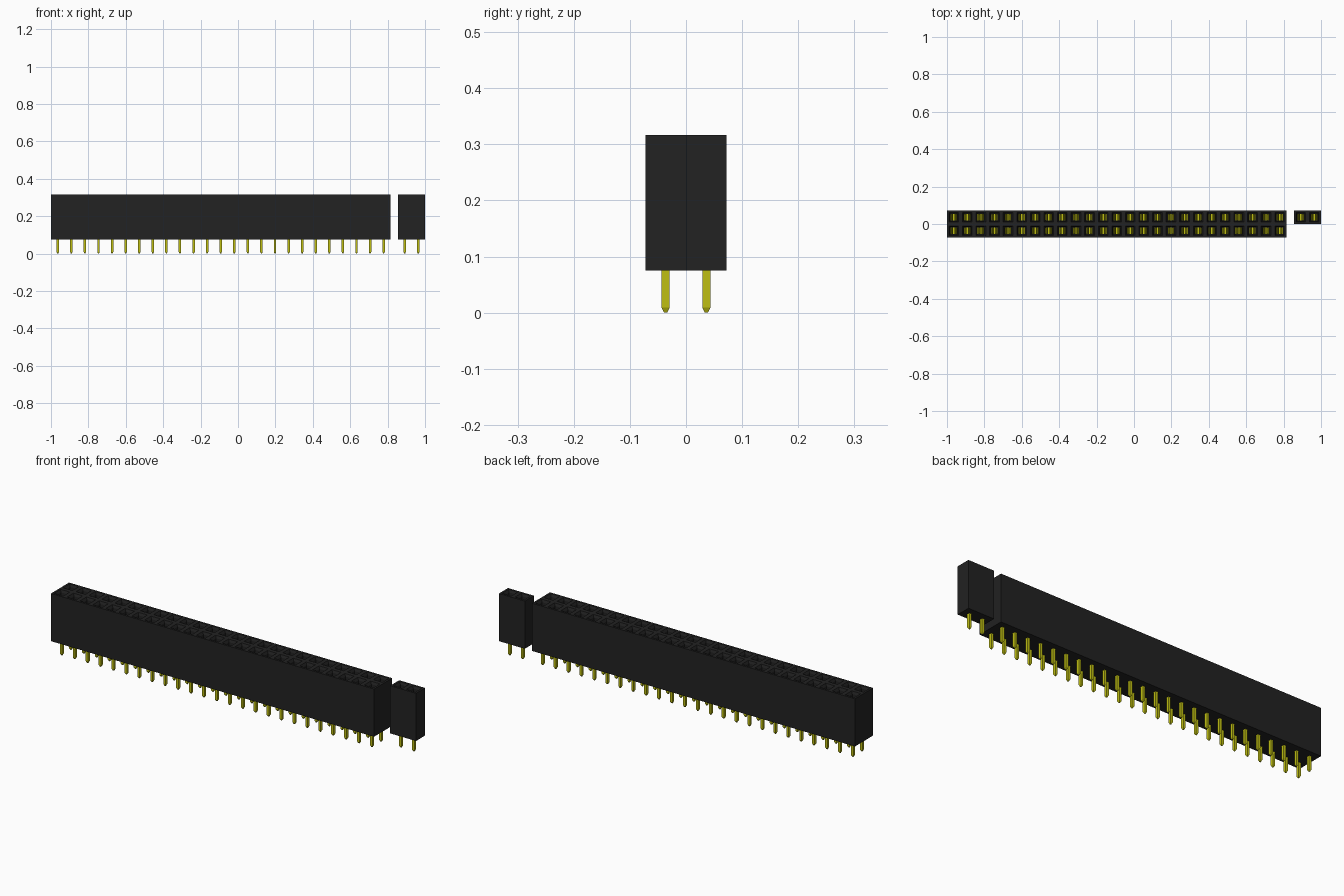
import bpy, bmesh

if "Cube" in bpy.data.objects:
    bpy.data.objects.remove(bpy.data.objects["Cube"])

PITCH = 0.0726
BOTTOM, TOP = 0.075, 0.317
FLOOR = 0.125


def make_material(name, rgb):
    mat = bpy.data.materials.new(name)
    mat.use_nodes = True
    mat.diffuse_color = (*rgb, 1)
    mat.node_tree.nodes["Principled BSDF"].inputs["Base Color"].default_value = (*rgb, 1)
    return mat


black = make_material("black plastic", (0.016, 0.016, 0.016))
gold = make_material("gold contact", (0.52, 0.52, 0.006))


def finish(bm, name, mat):
    bmesh.ops.remove_doubles(bm, verts=bm.verts, dist=0.0002)
    bmesh.ops.recalc_face_normals(bm, faces=bm.faces)
    mesh = bpy.data.meshes.new(name)
    bm.to_mesh(mesh)
    bm.free()
    mesh.materials.append(mat)
    obj = bpy.data.objects.new(name, mesh)
    bpy.context.collection.objects.link(obj)


def ring(bm, x, y, z, hx, hy):
    return [bm.verts.new((x + sx * hx, y + sy * hy, z))
            for sx, sy in ((-1, -1), (1, -1), (1, 1), (-1, 1))]


def loft(bm, sections, sides=range(4)):
    """Join successive square rings with quads."""
    for a, b in zip(sections, sections[1:]):
        for i in sides:
            j = (i + 1) % 4
            bm.faces.new((a[i], a[j], b[j], b[i]))


def solid(bm, sections):
    loft(bm, sections)
    bm.faces.new(sections[0])
    bm.faces.new(sections[-1])


def housing(name, x0, y0, cols, rows):
    """Block of cells, each with a chamfered square socket."""
    bm = bmesh.new()
    h = PITCH / 2
    for c in range(cols):
        for r in range(rows):
            x, y = x0 + (c + 0.5) * PITCH, y0 + (r + 0.5) * PITCH
            base, top = ring(bm, x, y, BOTTOM, h, h), ring(bm, x, y, TOP, h, h)
            bm.faces.new(base)
            # outer walls only where the cell has no neighbour
            outer = [i for i, edge in enumerate(
                (r == 0, c == cols - 1, r == rows - 1, c == 0)) if edge]
            loft(bm, [base, top], outer)
            # rim, lead-in chamfer, shaft and floor
            rings = [top,
                     ring(bm, x, y, TOP, 0.026, 0.026),
                     ring(bm, x, y, TOP - 0.012, 0.019, 0.021),
                     ring(bm, x, y, FLOOR, 0.019, 0.021)]
            loft(bm, rings)
            bm.faces.new(rings[-1])
    finish(bm, name, black)


def pins(name, x0, y0, cols, rows):
    """Square tails with tapered tips."""
    bm = bmesh.new()
    for c in range(cols):
        for r in range(rows):
            x, y = x0 + (c + 0.5) * PITCH, y0 + (r + 0.5) * PITCH
            solid(bm, [ring(bm, x, y, z, hx, hy) for z, hx, hy in
                       ((0, 0.0025, 0.0025), (0.009, 0.0065, 0.0073),
                        (BOTTOM + 0.01, 0.0065, 0.0073))])
    finish(bm, name, gold)


def contacts(name, x0, y0, cols, rows):
    """Pair of leaf springs on a base plate inside every socket."""
    bm = bmesh.new()
    for c in range(cols):
        for r in range(rows):
            x, y = x0 + (c + 0.5) * PITCH, y0 + (r + 0.5) * PITCH
            solid(bm, [ring(bm, x, y, z, 0.017, 0.018)
                       for z in (FLOOR + 0.001, FLOOR + 0.008)])
            for s in (-1, 1):
                solid(bm, [ring(bm, x + s * dx, y, z, 0.0025, 0.017) for z, dx in
                           ((FLOOR + 0.009, 0.014), (TOP - 0.06, 0.006),
                            (TOP - 0.025, 0.012))])
    finish(bm, name, gold)


# long double-row strip, then the short single-row strip beside it
for label, layout in (("long", (-1, -PITCH, 25, 2)),
                      ("short", (1 - 2 * PITCH, 0, 2, 1))):
    housing(label + "_housing", *layout)
    pins(label + "_pins", *layout)
    contacts(label + "_contacts", *layout)
